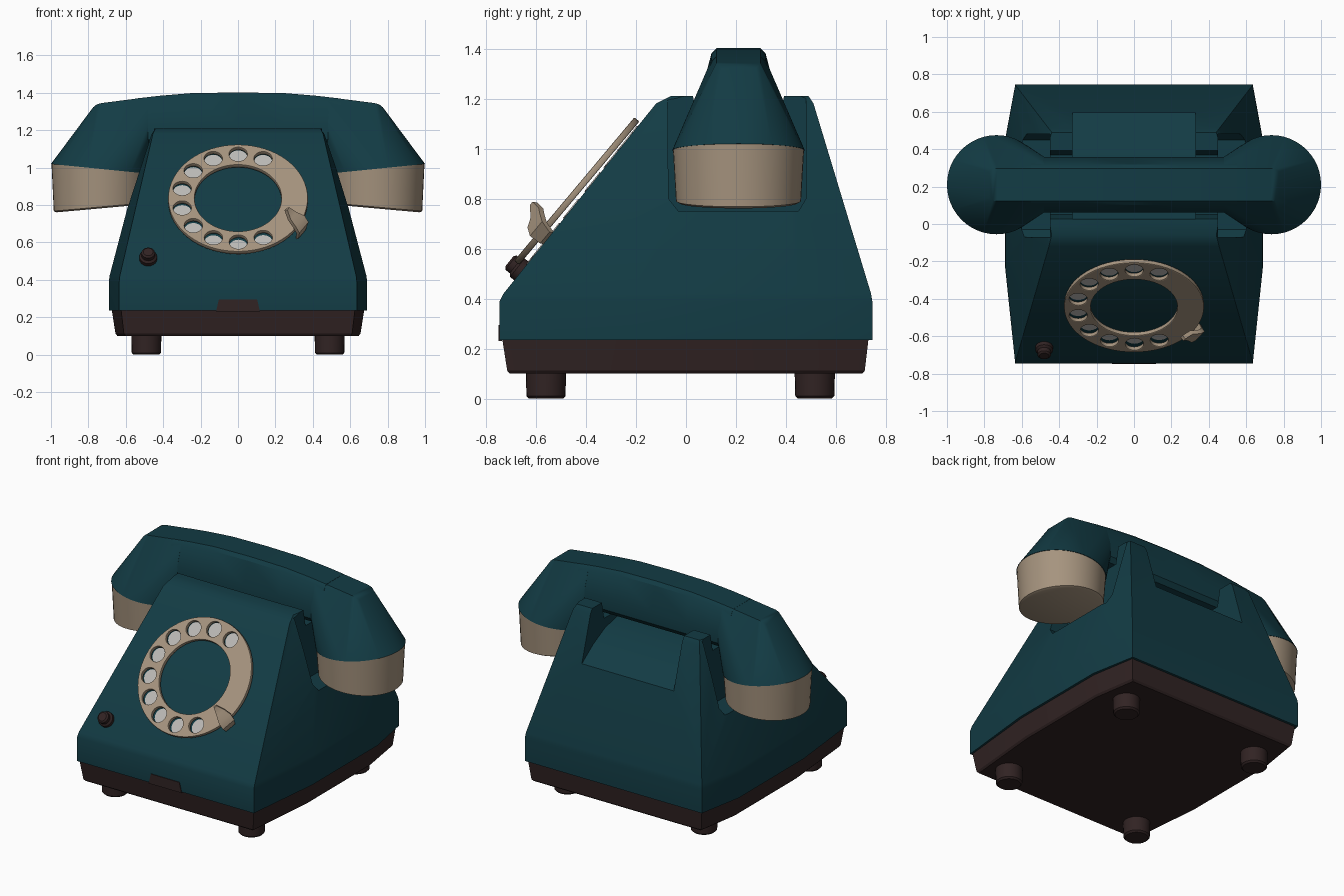
import bpy, bmesh, math
from mathutils import Matrix, Vector

if "Cube" in bpy.data.objects:
    bpy.data.objects.remove(bpy.data.objects["Cube"])


def material(name, rgb):
    m = bpy.data.materials.new(name)
    m.diffuse_color = (*rgb, 1)
    m.use_nodes = True
    m.node_tree.nodes["Principled BSDF"].inputs["Base Color"].default_value = m.diffuse_color
    return m


TEAL = material("dark teal", (0.0062, 0.044, 0.058))
CREAM = material("warm beige", (0.38, 0.295, 0.21))
BROWN = material("dark brown", (0.031, 0.017, 0.017))
GREY = material("pale grey", (0.50, 0.49, 0.47))


def smooth(ob, angle=30):
    bpy.ops.object.select_all(action='DESELECT')
    ob.select_set(True)
    bpy.context.view_layer.objects.active = ob
    bpy.ops.object.shade_smooth_by_angle(angle=math.radians(angle))


def finish(name, bm, mat, angle=30):
    bmesh.ops.recalc_face_normals(bm, faces=bm.faces[:])
    me = bpy.data.meshes.new(name)
    bm.to_mesh(me)
    bm.free()
    me.materials.append(mat)
    ob = bpy.data.objects.new(name, me)
    bpy.context.collection.objects.link(ob)
    smooth(ob, angle)
    return ob


def loft(name, rings, mat, angle=30):
    """Skin a list of equal-length point rings and cap both ends."""
    bm = bmesh.new()
    vs = [[bm.verts.new(p) for p in r] for r in rings]
    n = len(vs[0])
    for a, b in zip(vs, vs[1:]):
        for i in range(n):
            j = (i + 1) % n
            bm.faces.new((a[i], a[j], b[j], b[i]))
    bm.faces.new(vs[0])
    bm.faces.new(vs[-1])
    return finish(name, bm, mat, angle)


def hull(name, points, mat, angle=30):
    bm = bmesh.new()
    for p in points:
        bm.verts.new(p)
    r = bmesh.ops.convex_hull(bm, input=bm.verts[:])
    junk = {v for v in r["geom_interior"] if isinstance(v, bmesh.types.BMVert)}
    bmesh.ops.delete(bm, geom=list(junk), context='VERTS')
    return finish(name, bm, mat, angle)


def turned(name, frame, profile, mat, n=32):
    """Lathe (radius, height) points around the local z of a frame."""
    return loft(name, [[frame @ Vector((r * math.cos(t * math.tau / n), r * math.sin(t * math.tau / n), h))
                        for t in range(n)] for r, h in profile], mat)


def plan(z, yf, yb, wf, wm):
    """Eight-sided outline, narrower at the front and back than mid-way."""
    y1, y2 = yf + (yb - yf) * 0.35, yf + (yb - yf) * 0.8
    half = [(wf, yf), (wm, y1), (wm, y2), (wf, yb)]
    return [(x, y, z) for x, y in half] + [(-x, y, z) for x, y in reversed(half)]


def cut(ob, profile, x0, x1):
    """Remove a yz profile swept from x0 to x1."""
    c = loft("cutter", [[(x, y, z) for y, z in profile] for x in (x0, x1)], TEAL)
    c.hide_render = True
    bpy.context.view_layer.objects.active = ob
    m = ob.modifiers.new("cut", 'BOOLEAN')
    m.operation, m.solver, m.object = 'DIFFERENCE', 'EXACT', c
    bpy.ops.object.modifier_apply(modifier=m.name)
    bpy.data.objects.remove(c)


# Housing with handset cradle
body = loft("housing", [plan(0.235, -0.745, 0.745, 0.635, 0.69),
                        plan(0.39, -0.745, 0.745, 0.635, 0.69),
                        plan(0.42, -0.73, 0.74, 0.632, 0.687),
                        plan(1.18, -0.12, 0.51, 0.455, 0.487),
                        plan(1.21, -0.06, 0.49, 0.44, 0.475)], TEAL)
cut(body, [(-0.01, 1.4), (0.05, 1.1), (0.37, 1.1), (0.43, 1.4)], -0.8, 0.8)
cut(body, [(0.02, 1.4), (0.03, 1.085), (0.2, 1.07), (0.36, 1.035), (0.48, 0.975),
           (0.6, 0.89), (0.9, 0.6), (0.9, 1.4)], -0.33, 0.33)
side = [(-0.075, 1.4), (-0.07, 0.8), (-0.03, 0.75), (0.45, 0.75), (0.48, 0.8), (0.48, 1.4)]
cut(body, side, 0.45, 0.9)
cut(body, side, -0.9, -0.45)
smooth(body)

# Base tray, front tab and feet
loft("base_tray", [plan(0.10, -0.705, 0.705, 0.60, 0.645),
                   plan(0.112, -0.715, 0.715, 0.61, 0.655),
                   plan(0.24, -0.735, 0.73, 0.625, 0.675)], BROWN)
loft("front_tab", [[(x, y, z) for x, z in ((-0.118, 0.23), (0.118, 0.23), (0.102, 0.295), (-0.102, 0.295))]
                   for y in (-0.749, -0.735)], BROWN)
for x in (-0.49, 0.49):
    for y in (-0.56, 0.515):
        turned("foot", Matrix.Translation((x, y, 0)),
               [(0.068, 0), (0.078, 0.01), (0.081, 0.12)], BROWN, 24)

# Handset grip: an arched, tapered bar
YC = 0.21


def grip(x, top):
    half = [(0.125, 1.12), (0.147, 1.15), (0.148, 1.23), (0.108, top - 0.02), (0.088, top)]
    return [(x, YC + y, z) for y, z in half] + [(x, YC - y, z) for y, z in reversed(half)]


stations = [(0, 1.402), (0.25, 1.398), (0.42, 1.384), (0.55, 1.369)]
loft("handset_grip", [grip(-x, t) for x, t in reversed(stations[1:])] + [grip(x, t) for x, t in stations], TEAL)


# Handset ends and tilted cups
def disc(s, r, z_mid, slope, n=48):
    return [(s * (0.735 + r * math.cos(a)), YC + r * math.sin(a), z_mid + slope * r * math.cos(a))
            for a in (i * math.tau / n for i in range(n))]


for s in (-1, 1):
    side_name = "left" if s < 0 else "right"
    tip = [(s * x, YC + k * y, z) for k in (-1, 1)
           for x, y, z in ((0.73, 0.088, 1.345), (0.755, 0.085, 1.338), (0.775, 0.07, 1.322))]
    hull(side_name + "_handset_end", disc(s, 0.265, 0.993, 0.1) + grip(s * 0.48, 1.377) + tip, TEAL, 35)
    loft(side_name + "_handset_cup", [disc(s, 0.262, 0.993, 0.1), disc(s, 0.25, 0.79, -0.09),
                                      disc(s, 0.235, 0.782, -0.09)], CREAM)


# Tilted frames for the dial and for the sloping front
def frame(deg, origin):
    a = math.radians(deg)
    c, s = math.cos(a), math.sin(a)
    return Matrix.Translation(origin) @ Matrix(((1, 0, 0, 0), (0, c, -s, 0), (0, s, c, 0), (0, 0, 0, 1)))


dial = frame(50, (0, -0.437, 0.83))
face = frame(51.25, (0, -0.415, 0.8125))
holes = [(0.306 * math.cos(a), 0.306 * math.sin(a)) for a in (math.radians(64 + 25.8 * i) for i in range(10))]

# Dial ring with ten finger holes
cu = bpy.data.curves.new("dial_ring", 'CURVE')
cu.dimensions, cu.fill_mode, cu.extrude = '2D', 'BOTH', 0.008
cu.bevel_depth, cu.bevel_resolution = 0.005, 1
for x, y, r, n in [(0, 0, 0.369, 64), (0, 0, 0.237, 64)] + [(x, y, 0.053, 24) for x, y in holes]:
    sp = cu.splines.new('POLY')
    sp.points.add(n - 1)
    for i, p in enumerate(sp.points):
        a = i * math.tau / n
        p.co = (x + r * math.cos(a), y + r * math.sin(a), 0, 1)
    sp.use_cyclic_u = True
cu.materials.append(CREAM)
ring = bpy.data.objects.new("dial_ring", cu)
bpy.context.collection.objects.link(ring)
ring.matrix_world = dial
bpy.ops.object.select_all(action='DESELECT')
ring.select_set(True)
bpy.context.view_layer.objects.active = ring
bpy.ops.object.convert(target='MESH')
smooth(bpy.context.view_layer.objects.active)

# Pale number spots on the housing below the holes
for x, y in holes:
    turned("number_spot", face @ Matrix.Translation((x, y, 0)), [(0.049, -0.004), (0.049, 0.004)], GREY, 24)

# Hooked finger stop at the dial rim
stop = [((0.335, -0.22, -0.03), 0.035), ((0.345, -0.215, 0.02), 0.045),
        ((0.325, -0.195, 0.05), 0.045), ((0.29, -0.17, 0.065), 0.03), ((0.262, -0.15, 0.1), 0.01)]
along, across = Vector((0.84, -0.54, 0)), Vector((0.54, 0.84, 0))
loft("finger_stop", [[dial @ (Vector(p) + across * (w * i) + along * (0.009 * j) + Vector((0, 0, 0.008 * j)))
                      for i, j in ((-1, -1), (1, -1), (1, 1), (-1, 1))] for p, w in stop], CREAM, 40)

# Small button at the lower left of the front
turned("button", frame(51.25, (-0.48, -0.655, 0.508)),
       [(0.047, -0.01), (0.047, 0.025), (0.036, 0.035), (0.036, 0.058), (0.026, 0.066)], BROWN, 20)
